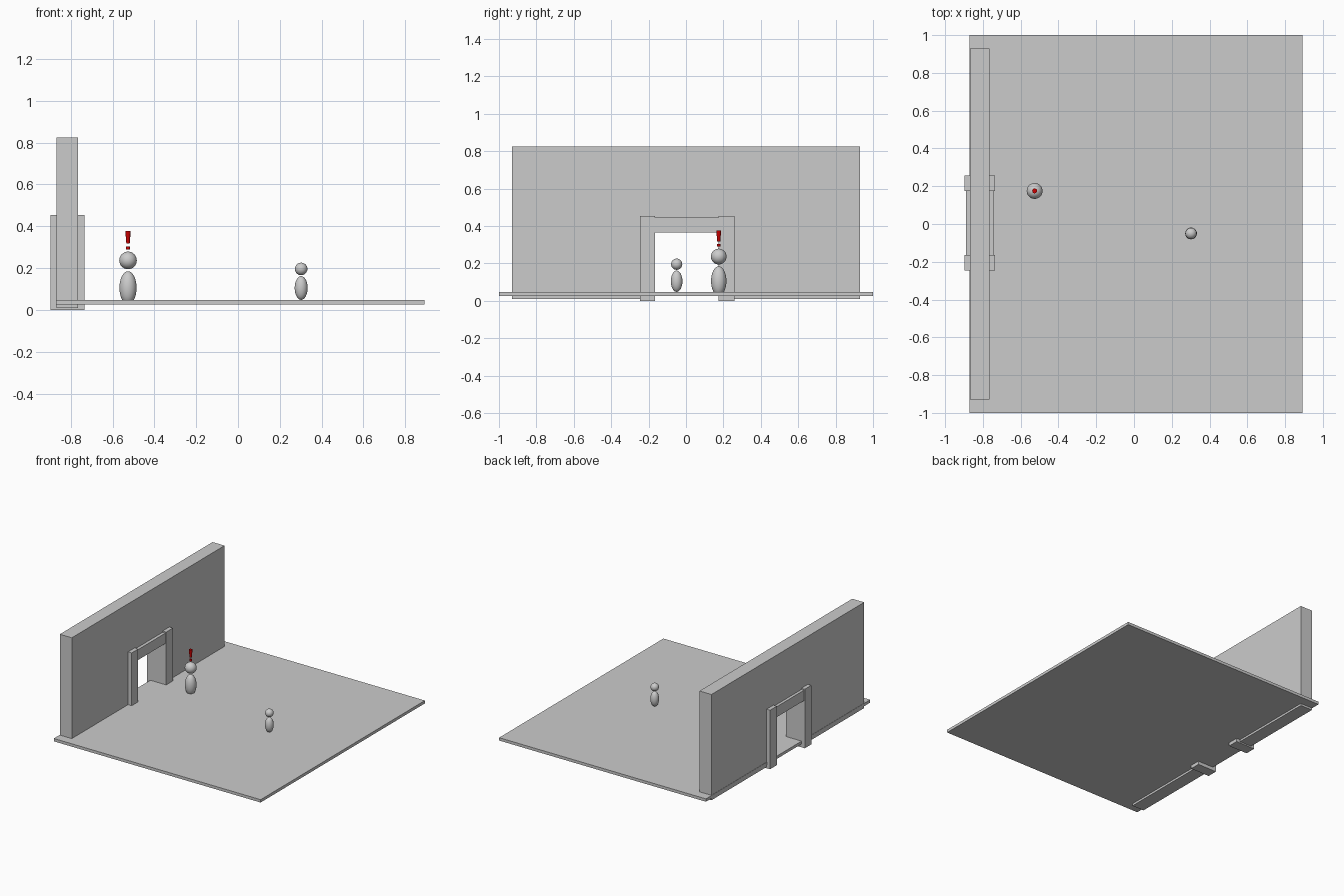
import bpy, bmesh

if "Cube" in bpy.data.objects:
    bpy.data.objects.remove(bpy.data.objects["Cube"])


def box(name, x, y, z):
    bpy.ops.mesh.primitive_cube_add(size=1, location=[(a + b) / 2 for a, b in (x, y, z)])
    ob = bpy.context.object
    ob.name = name
    ob.scale = [b - a for a, b in (x, y, z)]
    bpy.ops.object.transform_apply(location=False, rotation=False, scale=True)
    return ob


def ball(name, loc, r, rz):
    bpy.ops.mesh.primitive_uv_sphere_add(segments=32, ring_count=16, radius=1, location=loc)
    ob = bpy.context.object
    ob.name = name
    ob.scale = (r, r, rz)
    bpy.ops.object.transform_apply(location=False, rotation=False, scale=True)
    bpy.ops.object.shade_smooth()
    return ob


def taper(name, x, y, z0, z1, r0, r1, mat):
    bpy.ops.mesh.primitive_cone_add(vertices=12, radius1=r0, radius2=r1, depth=z1 - z0,
                                    location=(x, y, (z0 + z1) / 2))
    ob = bpy.context.object
    ob.name = name
    ob.data.materials.append(mat)
    return ob


# Floor slab
box("floor", (-0.87, 0.893), (-1, 1), (0.026, 0.048))

# Wall: inverted-U profile extruded through its thickness
x0, x1 = -0.868, -0.766
profile = [(-0.93, 0.01), (-0.205, 0.01), (-0.205, 0.405), (0.215, 0.405),
           (0.215, 0.01), (0.93, 0.01), (0.93, 0.825), (-0.93, 0.825)]
bm = bmesh.new()
face = bm.faces.new([bm.verts.new((x0, y, z)) for y, z in profile])
ext = bmesh.ops.extrude_face_region(bm, geom=[face])
bmesh.ops.translate(bm, vec=(x1 - x0, 0, 0),
                    verts=[v for v in ext["geom"] if isinstance(v, bmesh.types.BMVert)])
bmesh.ops.recalc_face_normals(bm, faces=bm.faces)
mesh = bpy.data.meshes.new("wall")
bm.to_mesh(mesh)
bm.free()
bpy.context.collection.objects.link(bpy.data.objects.new("wall", mesh))

# Door frame
for name, y in (("door_post_left", (-0.245, -0.165)), ("door_post_right", (0.175, 0.258))):
    box(name, (-0.897, -0.735), y, (0, 0.455))
box("door_lintel", (-0.89, -0.742), (-0.17, 0.18), (0.365, 0.445))

# Large figure
gx, gy = -0.526, 0.175
ball("guard_body", (gx, gy, 0.106), 0.041, 0.079)
ball("guard_head", (gx, gy, 0.237), 0.042, 0.042)

# Small figure
ball("visitor_body", (0.302, -0.05, 0.105), 0.031, 0.057)
ball("visitor_head", (0.302, -0.05, 0.196), 0.03, 0.03)

# Red alert mark above the large figure
red = bpy.data.materials.new("alert_red")
red.diffuse_color = (0.6, 0.0, 0.0, 1)
red.use_nodes = True
red.node_tree.nodes["Principled BSDF"].inputs["Base Color"].default_value = red.diffuse_color
taper("alert_bar", gx, gy, 0.317, 0.377, 0.008, 0.013, red)
taper("alert_dot", gx, gy, 0.29, 0.303, 0.009, 0.009, red)
